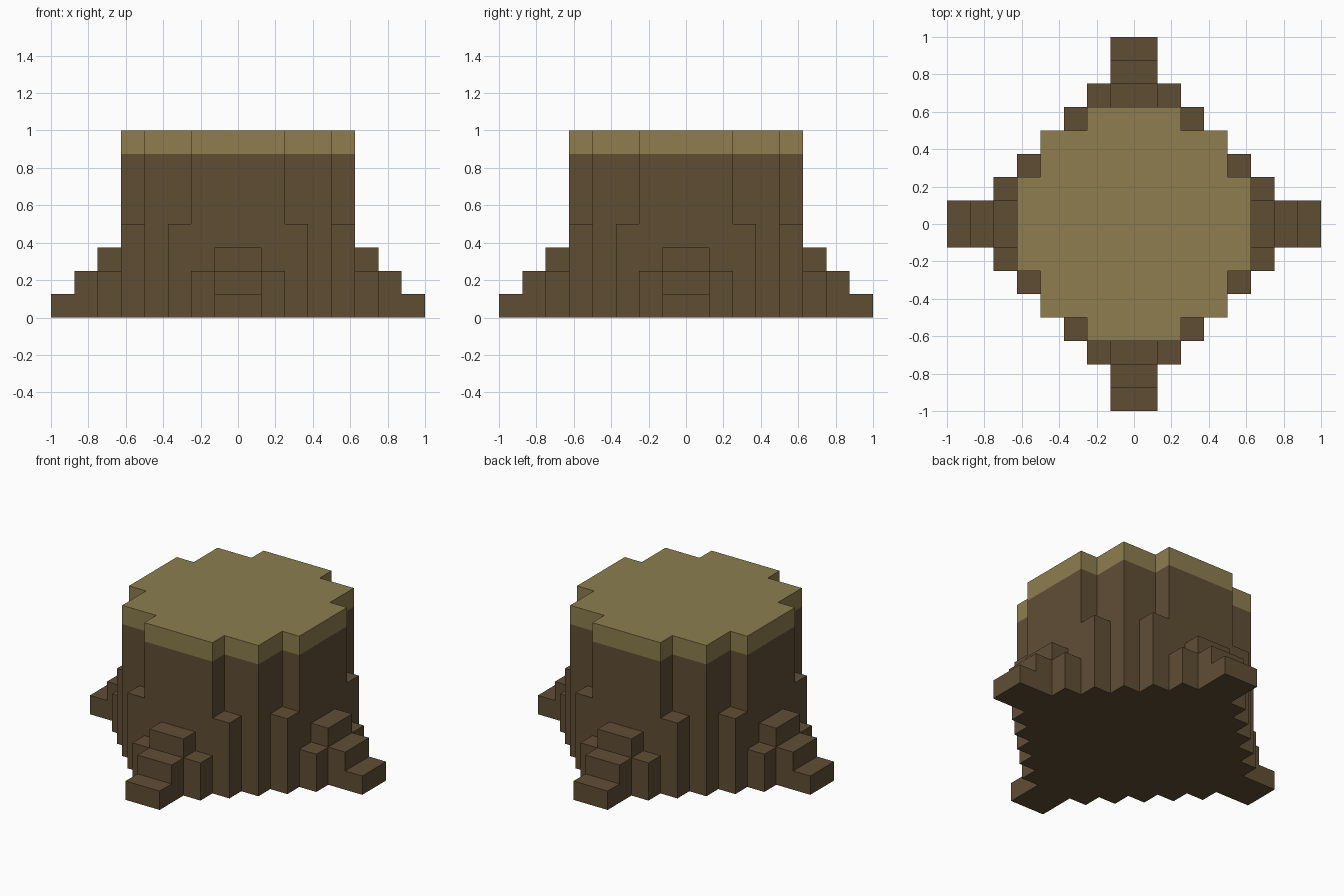
import bpy, bmesh
from math import pi
from mathutils import Matrix, Vector

cube = bpy.data.objects.get("Cube")
if cube:
    bpy.data.objects.remove(cube, do_unlink=True)

U = 0.125  # block size; all dimensions below are in blocks


def material(name, rgb):
    m = bpy.data.materials.new(name)
    m.use_nodes = True
    m.diffuse_color = (*rgb, 1)
    bsdf = next(n for n in m.node_tree.nodes if n.type == 'BSDF_PRINCIPLED')
    bsdf.inputs["Base Color"].default_value = (*rgb, 1)
    bsdf.inputs["Roughness"].default_value = 1.0
    return m


bark = material("bark brown", (0.117, 0.076, 0.036))
wood = material("cut wood tan", (0.266, 0.207, 0.078))


def prism(bm, points, sweep):
    """Closed solid: a flat outline swept along a vector."""
    face = bm.faces.new([bm.verts.new(p) for p in points])
    geo = bmesh.ops.extrude_face_region(bm, geom=[face], use_keep_orig=True)
    moved = [v for v in geo["geom"] if isinstance(v, bmesh.types.BMVert)]
    bmesh.ops.translate(bm, verts=moved, vec=Vector(sweep))


def block(bm, x0, x1, y0, y1, height):
    prism(bm, [(x0, y0, 0), (x1, y0, 0), (x1, y1, 0), (x0, y1, 0)], (0, 0, height))


def finish(bm, name, mat, turn=0):
    bmesh.ops.recalc_face_normals(bm, faces=bm.faces)
    bm.transform(Matrix.Rotation(turn, 4, 'Z') @ Matrix.Scale(U, 4))
    mesh = bpy.data.meshes.new(name)
    bm.to_mesh(mesh)
    bm.free()
    mesh.materials.append(mat)
    bpy.context.collection.objects.link(bpy.data.objects.new(name, mesh))


# Stepped round outline: one corner turned four times
corner = [(5, 2), (4, 2), (4, 4), (2, 4), (2, 5)]
outline = []
for _ in range(4):
    outline += corner
    corner = [(-y, x) for x, y in corner]

# Trunk and its cut top
for name, z, height, mat in (("trunk", 0, 7, bark), ("cut_top", 7, 1, wood)):
    bm = bmesh.new()
    prism(bm, [(x, y, z) for x, y in outline], (0, 0, height))
    finish(bm, name, mat)

# Stepped roots with low shoulders, and bark ridges on either side
root_steps = [(5, 0), (8, 0), (8, 1), (7, 1), (7, 2), (6, 2), (6, 3), (5, 3)]
for i, side in enumerate(("left", "back", "right", "front")):
    turn = i * pi / 2
    bm = bmesh.new()
    prism(bm, [(x, -1, z) for x, z in root_steps], (0, 2, 0))
    for y in (-2, 1):
        block(bm, 5, 6, y, y + 1, 2)
    finish(bm, side + "_root", bark, turn)

    bm = bmesh.new()
    for y in (-3, 2):
        block(bm, 4, 5, y, y + 1, 4)
    finish(bm, side + "_bark_ridges", bark, turn)
